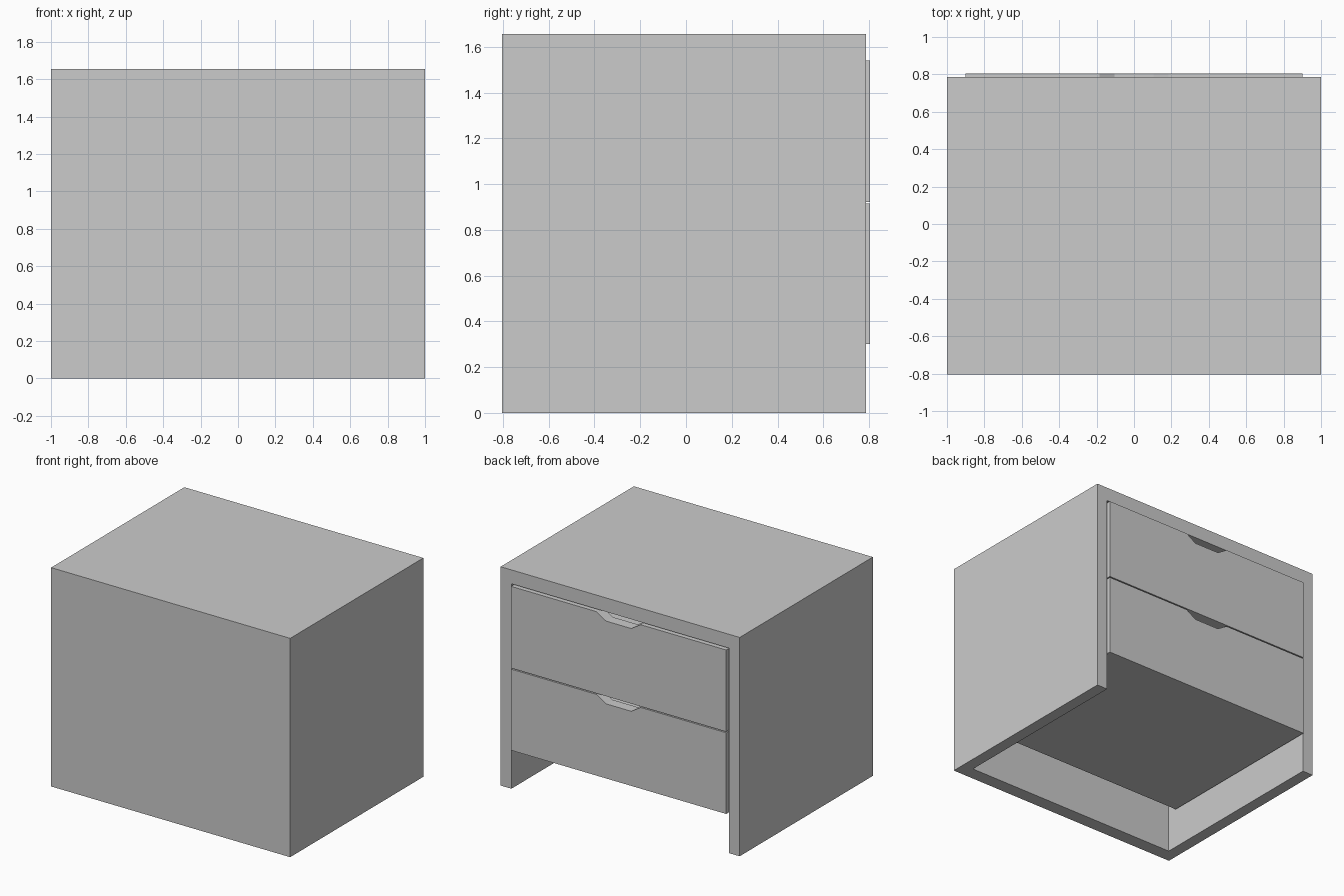
import bpy, bmesh

if "Cube" in bpy.data.objects:
    bpy.data.objects.remove(bpy.data.objects["Cube"])


def prism(name, profile, y0, y1):
    """Solid made from an (x, z) outline extruded along y."""
    bm = bmesh.new()
    face = bm.faces.new([bm.verts.new((x, y0, z)) for x, z in profile])
    ext = bmesh.ops.extrude_face_region(bm, geom=[face])
    verts = [v for v in ext["geom"] if isinstance(v, bmesh.types.BMVert)]
    bmesh.ops.translate(bm, verts=verts, vec=(0, y1 - y0, 0))
    bmesh.ops.recalc_face_normals(bm, faces=bm.faces[:])
    mesh = bpy.data.meshes.new(name)
    bm.to_mesh(mesh)
    bm.free()
    obj = bpy.data.objects.new(name, mesh)
    bpy.context.collection.objects.link(obj)
    return obj


def box(name, half_x, y0, y1, z0, z1):
    outline = [(-half_x, z0), (half_x, z0), (half_x, z1), (-half_x, z1)]
    return prism(name, outline, y0, y1)


def cut(obj, cutter):
    """Subtract the cutter from obj, then discard it."""
    cutter.hide_render = True
    mod = obj.modifiers.new("cut", 'BOOLEAN')
    mod.operation = 'DIFFERENCE'
    mod.solver = 'EXACT'
    mod.object = cutter
    bpy.context.view_layer.objects.active = obj
    bpy.ops.object.modifier_apply(modifier=mod.name)
    bpy.data.objects.remove(cutter)


# Cabinet shell: top, two sides and rear wall, open below and on the drawer side
cabinet = box("cabinet_shell", 1.0, -0.805, 0.787, 0.0, 1.655)
cut(cabinet, box("shell_cutter", 0.91, -0.70, 1.2, -0.5, 1.55))


def drawer(name, z0, z1):
    """Open-topped drawer with a tapered finger notch in its front."""
    wall, floor = 0.08, 0.05
    y0, y1 = -0.61, 0.805
    obj = box(name, 0.9, y0, y1, z0, z1)
    cut(obj, box("cavity_cutter", 0.9 - wall, y0 + wall, y1 - wall, z0 + floor, z1 + 0.2))
    d = 0.05
    notch = [(-0.105, z1 - d), (0.105, z1 - d), (0.185, z1), (0.185, z1 + 0.1),
             (-0.185, z1 + 0.1), (-0.185, z1)]
    cut(obj, prism("notch_cutter", notch, y1 - wall - 0.05, y1 + 0.1))
    return obj


# Two stacked drawers
drawer("lower_drawer", 0.30, 0.914)
drawer("upper_drawer", 0.922, 1.54)
